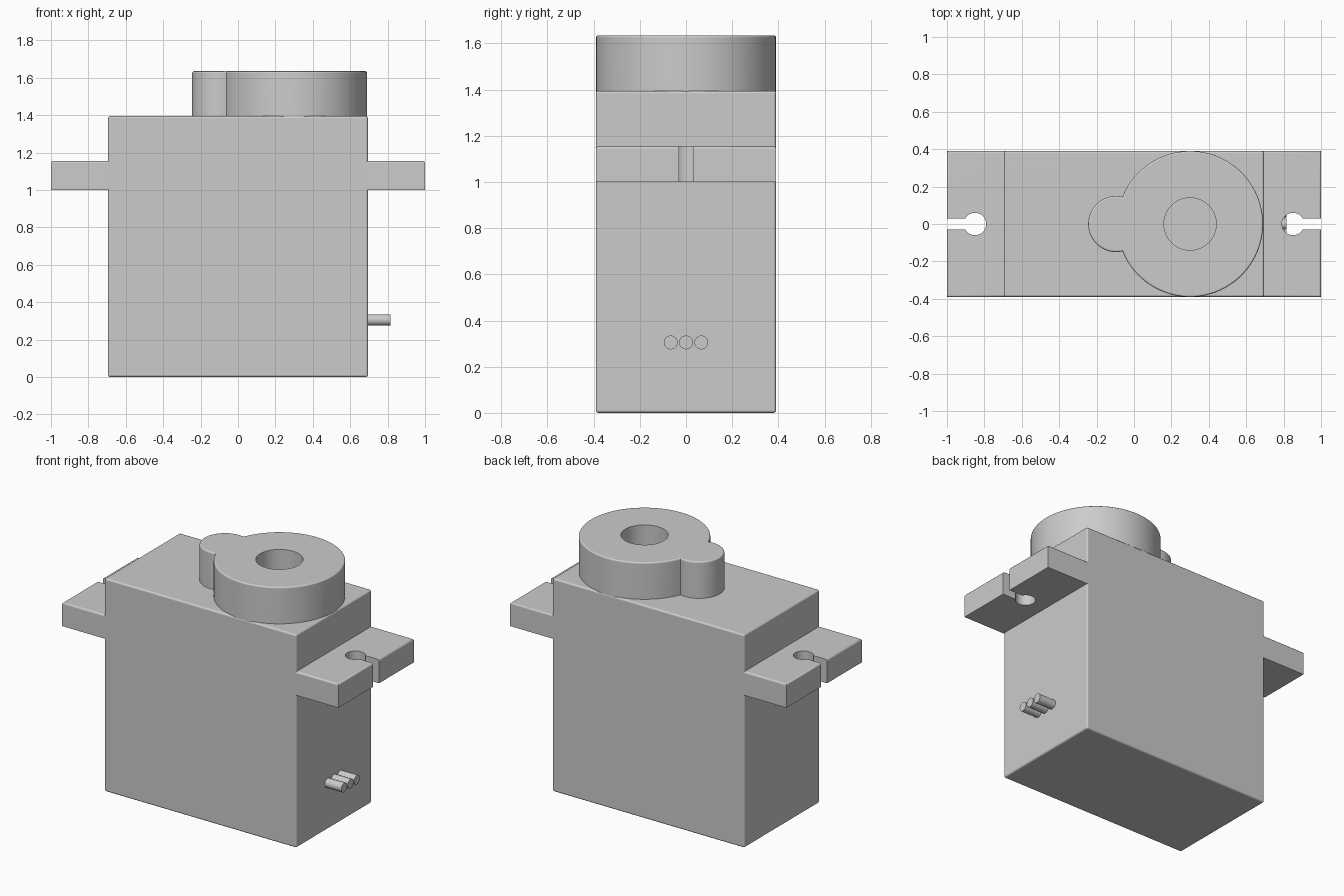
import bpy, bmesh
from math import sin, cos, pi, acos, radians
from mathutils import Matrix

if "Cube" in bpy.data.objects:
    bpy.data.objects.remove(bpy.data.objects["Cube"])


def arc(cx, cy, r, a0, a1, n):
    return [(cx + r * cos(a0 + (a1 - a0) * i / n), cy + r * sin(a0 + (a1 - a0) * i / n))
            for i in range(n + 1)]


def prism(name, pts, z0, z1, bevel=0.0, pick=lambda e: True):
    """Extrude an outline from z0 to z1; bevel the edges that pick accepts."""
    bm = bmesh.new()
    face = bm.faces.new([bm.verts.new((x, y, z0)) for x, y in pts])
    top = bmesh.ops.extrude_face_region(bm, geom=[face], use_keep_orig=True)["geom"]
    for v in top:
        if isinstance(v, bmesh.types.BMVert):
            v.co.z = z1
    bmesh.ops.recalc_face_normals(bm, faces=bm.faces)
    if bevel:
        bmesh.ops.bevel(bm, geom=[e for e in bm.edges if pick(e)], offset=bevel,
                        segments=3, profile=0.5, affect='EDGES')
    mesh = bpy.data.meshes.new(name)
    bm.to_mesh(mesh)
    bm.free()
    ob = bpy.data.objects.new(name, mesh)
    bpy.context.collection.objects.link(ob)
    return ob


def smooth(ob):
    bpy.ops.object.select_all(action='DESELECT')
    ob.select_set(True)
    bpy.context.view_layer.objects.active = ob
    bpy.ops.object.shade_smooth_by_angle(angle=radians(40))
    ob.modifiers.new("weighted", 'WEIGHTED_NORMAL').keep_sharp = True


BX, BY, BZ = 0.695, 0.39, 1.395

# Main case
body = prism("motor_case", [(-BX, -BY), (BX, -BY), (BX, BY), (-BX, BY)], 0, BZ, 0.012)
smooth(body)

# Mounting tabs with open keyhole slots, mirrored to the left
keyhole = arc(0.85, 0, 0.06, -pi / 6, -11 * pi / 6, 30)
outline = [(0.68, -BY), (1, -BY), (1, -0.03)] + keyhole + [(1, 0.03), (1, BY), (0.68, BY)]


def tab_rim(e):
    a, b = e.verts[0].co, e.verts[1].co
    if min(a.z, b.z) < 1.15:
        return False
    return min(a.x, b.x) > 0.99 and abs(a.y - b.y) > 0.1 or min(abs(a.y), abs(b.y)) > 0.38 and a.y * b.y > 0


tabs = prism("mounting_tabs", outline, 1.0, 1.155, 0.012, tab_rim)
mirror = tabs.modifiers.new("mirror", 'MIRROR')
mirror.mirror_object = body
smooth(tabs)

# Gear housing: large round plus small round, one outline
R, r, cx, sx = 0.39, 0.15, 0.30, -0.095
d = cx - sx
a_big = acos((d * d + R * R - r * r) / (2 * d * R))
a_small = acos((d * d + r * r - R * R) / (2 * d * r))
outline = arc(cx, 0, R, -pi + a_big, pi - a_big, 72)
outline += arc(sx, 0, r, a_small, 2 * pi - a_small, 32)[1:-1]
housing = prism("gear_housing", outline, BZ - 0.005, 1.635, 0.01,
                lambda e: min(v.co.z for v in e.verts) > 1.6)

# Shaft hole through the housing
cutter = prism("shaft_hole_cutter", arc(cx, 0, 0.14, 0, 2 * pi * 47 / 48, 47), 1.3, 1.8)
cutter.hide_render = True
cut = housing.modifiers.new("shaft_hole", 'BOOLEAN')
cut.object = cutter
cut.operation = 'DIFFERENCE'
cut.solver = 'EXACT'
bpy.context.view_layer.objects.active = housing
bpy.ops.object.modifier_apply(modifier=cut.name)
bpy.data.objects.remove(cutter)
smooth(housing)

# Three wire stubs on the right side
for i in (-1, 0, 1):
    wire = prism(f"wire_{i + 2}", arc(0, 0, 0.03, 0, 2 * pi * 23 / 24, 23), 0.68, 0.815)
    wire.data.transform(Matrix.Translation((0, i * 0.066, 0.305)) @ Matrix.Rotation(pi / 2, 4, 'Y'))
    smooth(wire)
